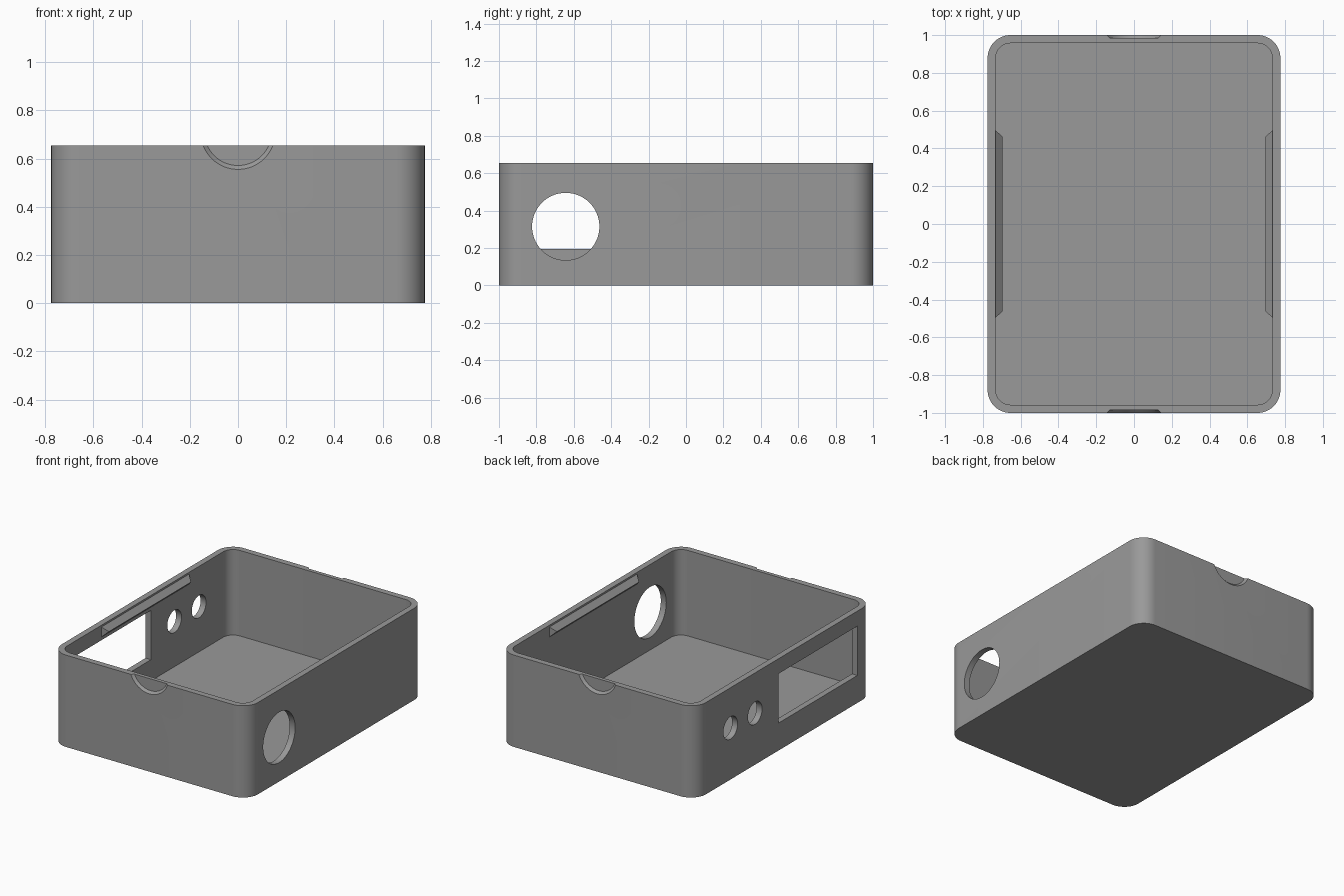
import bpy, bmesh, math

HX, HY, H = 0.775, 1.0, 0.655      # outer half width, half depth, height
WALL, FLOOR = 0.043, 0.045

cube = bpy.data.objects.get("Cube")
if cube:
    bpy.data.objects.remove(cube, do_unlink=True)

grey = bpy.data.materials.new("mid_grey_plastic")
grey.use_nodes = True
colour = (0.32, 0.32, 0.32, 1)
grey.diffuse_color = colour
grey.node_tree.nodes["Principled BSDF"].inputs["Base Color"].default_value = colour


def finish(name, bm):
    bmesh.ops.recalc_face_normals(bm, faces=bm.faces)
    mesh = bpy.data.meshes.new(name)
    bm.to_mesh(mesh)
    bm.free()
    mesh.materials.append(grey)
    obj = bpy.data.objects.new(name, mesh)
    bpy.context.collection.objects.link(obj)
    return obj


def rounded_block(name, hx, hy, r, z0, z1, steps=12):
    bm = bmesh.new()
    verts = []
    for q, (sx, sy) in enumerate([(1, 1), (-1, 1), (-1, -1), (1, -1)]):
        for i in range(steps + 1):
            a = math.pi / 2 * (q + i / steps)
            verts.append(bm.verts.new((sx * (hx - r) + r * math.cos(a),
                                       sy * (hy - r) + r * math.sin(a), z0)))
    base = bm.faces.new(verts)
    top = bmesh.ops.extrude_face_region(bm, geom=[base])["geom"]
    moved = [v for v in top if isinstance(v, bmesh.types.BMVert)]
    bmesh.ops.translate(bm, verts=moved, vec=(0, 0, z1 - z0))
    return finish(name, bm)


def cut(target, cutter):
    cutter.hide_render = True
    mod = target.modifiers.new("cut", "BOOLEAN")
    mod.operation, mod.solver, mod.object = "DIFFERENCE", "EXACT", cutter
    bpy.context.view_layer.objects.active = target
    bpy.ops.object.modifier_apply(modifier=mod.name)
    bpy.data.objects.remove(cutter, do_unlink=True)


def cone_cutter(r1, r2, depth, location, rotation):
    bpy.ops.mesh.primitive_cone_add(vertices=64, radius1=r1, radius2=r2, depth=depth,
                                    location=location, rotation=rotation)
    return bpy.context.object


# Open box with rounded upright corners
body = rounded_block("box_body", HX, HY, 0.12, 0, H)
cut(body, rounded_block("cavity", HX - WALL, HY - WALL, 0.077, FLOOR, H + 0.2))

# Round ports: one large on the left wall, two small on the right wall
for side, y, z, r in [(1, -0.643, 0.315, 0.18), (-1, 0.605, 0.368, 0.08), (-1, 0.329, 0.368, 0.08)]:
    cut(body, cone_cutter(r, r, 0.3, (side * HX, y, z), (0, math.pi / 2, 0)))

# Rectangular window on the right wall
bpy.ops.mesh.primitive_cube_add(size=1, location=(-HX, -0.38, 0.372))
window = bpy.context.object
window.scale = (0.3, 0.89, 0.352)
cut(body, window)

# Shallow bevelled thumb notches at the front and back rims
for side in (-1, 1):
    cut(body, cone_cutter(0.175, 0.139, 0.036, (0, side * 1.002, 0.71),
                          (side * math.pi / 2, 0, 0)))

# Snap ridges inside the long walls
for side, name in [(1, "left_snap_ridge"), (-1, "right_snap_ridge")]:
    bm = bmesh.new()
    ends = []
    for e in (-1, 1):
        ends.append([bm.verts.new(p) for p in [
            (side * 0.738, e * 0.5, 0.565),
            (side * 0.738, e * 0.5, 0.648),
            (side * 0.695, e * 0.462, 0.607)]])
    for tri in ends:
        bm.faces.new(tri)
    for i in range(3):
        j = (i + 1) % 3
        bm.faces.new((ends[0][i], ends[0][j], ends[1][j], ends[1][i]))
    finish(name, bm)

# Smooth the curved walls, keep edges crisp
bpy.ops.object.select_all(action="DESELECT")
body.select_set(True)
bpy.context.view_layer.objects.active = body
bpy.ops.object.shade_smooth_by_angle(angle=math.radians(30))
